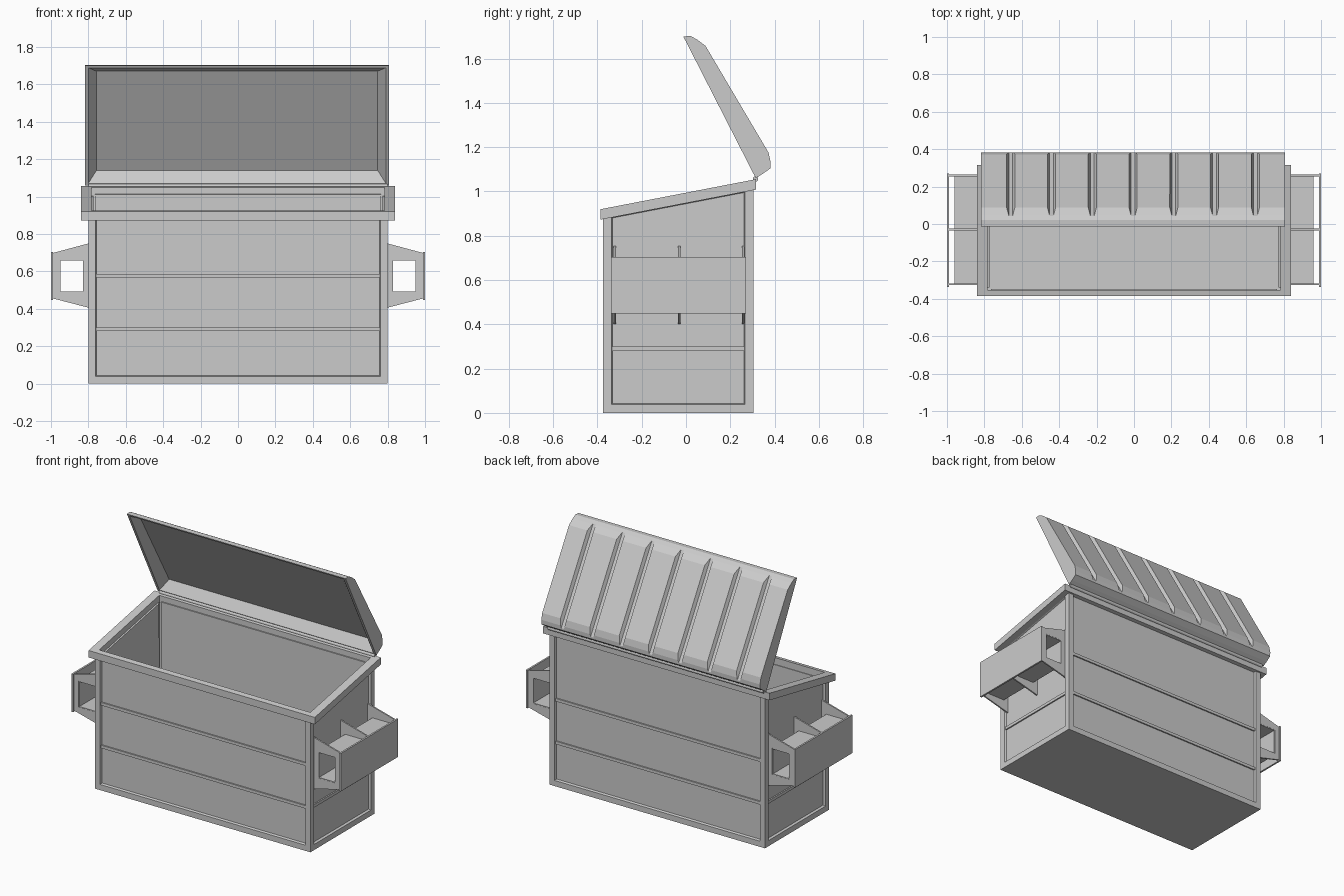
import bpy, bmesh
from mathutils import Vector as V

if "Cube" in bpy.data.objects:
    bpy.data.objects.remove(bpy.data.objects["Cube"])


def add(name, verts, faces, mirror=False):
    bm = bmesh.new()
    vs = [bm.verts.new(v) for v in verts]
    for f in faces:
        bm.faces.new([vs[i] for i in f])
    bmesh.ops.recalc_face_normals(bm, faces=bm.faces[:])
    me = bpy.data.meshes.new(name)
    bm.to_mesh(me)
    bm.free()
    ob = bpy.data.objects.new(name, me)
    bpy.context.collection.objects.link(ob)
    if mirror:
        ob.modifiers.new("mirror", 'MIRROR')
    return ob


BOX = [(0, 1, 3, 2), (4, 6, 7, 5), (0, 4, 5, 1), (2, 3, 7, 6), (0, 2, 6, 4), (1, 5, 7, 3)]


def box(name, x, y, z, mirror=False):
    return add(name, [(a, b, c) for a in x for b in y for c in z], BOX, mirror)


def ring(name, outer, inner, vec, mirror=False):
    """Four-sided frame: outer and inner loops swept along vec."""
    pts = [V(p) for p in outer + inner]
    faces = []
    for i in range(4):
        j = (i + 1) % 4
        faces += [(i, j, j + 4, i + 4), (i + 8, i + 12, j + 12, j + 8),
                  (i, i + 8, j + 8, j), (i + 4, j + 4, j + 12, i + 12)]
    return add(name, pts + [p + V(vec) for p in pts], faces, mirror)


def top(y):
    return 0.92 + 0.193 * (y + 0.385)


# Bin body: open sheet box with sloped top and recessed side panels
Y0, Y1 = -0.375, 0.305
body = add("bin_body",
           [(x, y, z) for x in (-0.8, 0.8) for y in (Y0, Y1) for z in (0, top(y) - 0.006)],
           BOX)
bm = bmesh.new()
bm.from_mesh(body.data)
lid_face = [f for f in bm.faces if f.normal.z > 0.5]
bmesh.ops.delete(bm, geom=lid_face, context='FACES_ONLY')
sides = [f for f in bm.faces if abs(f.normal.z) < 0.5]
bmesh.ops.inset_individual(bm, faces=sides, thickness=0.038, use_even_offset=True)
bmesh.ops.inset_individual(bm, faces=sides, thickness=0.005, depth=-0.015, use_even_offset=True)
bm.to_mesh(body.data)
bm.free()
sheet = body.modifiers.new("sheet", 'SOLIDIFY')
sheet.thickness, sheet.offset = 0.016, -1

# Horizontal stiffening beads on the panels
for n, z in enumerate((0.29, 0.577)):
    zz = (z - 0.01, z + 0.01)
    box(f"front_bead_{n}", (-0.759, 0.759), (Y0 + 0.006, Y0 + 0.02), zz)
    box(f"back_bead_{n}", (-0.759, 0.759), (Y1 - 0.02, Y1 - 0.006), zz)
    box(f"side_bead_{n}", (0.78, 0.794), (Y0 + 0.041, Y1 - 0.041), zz, True)


# Sloped top rim
def loop(x, ya, yb):
    return [(-x, ya, top(ya)), (x, ya, top(ya)), (x, yb, top(yb)), (-x, yb, top(yb))]


ring("top_rim", loop(0.84, -0.385, 0.315), loop(0.784, -0.352, 0.285), (0, 0, -0.047))


# Fork pockets: tube, three gusset plates and outer plate on each side
def rect(x0, x1, z0, z1, y):
    return [(x0, y, z0), (x1, y, z0), (x1, y, z1), (x0, y, z1)]


ring("fork_tube", rect(0.82, 0.959, 0.482, 0.668, -0.326), rect(0.83, 0.949, 0.492, 0.658, -0.326),
     (0, 0.589, 0), True)
for n, y in enumerate((-0.327, -0.035, 0.254)):
    ring(f"fork_gusset_{n}",
         [(0.785, y, 0.402), (0.99, y, 0.455), (0.99, y, 0.698), (0.785, y, 0.753)],
         rect(0.825, 0.954, 0.487, 0.663, y), (0, 0.01, 0), True)
box("fork_outer_plate", (0.988, 1.0), (-0.338, 0.27), (0.448, 0.703), True)


# Open lid, drawn in its own plane: a runs from the hinge to the tip, p is depth outward
def P(x, a, p):
    return V((x - 0.005, 0.315 - 0.455 * a + 0.89 * p, 1.06 + 0.89 * a + 0.455 * p))


profile = [(0, 0), (0.003, 0.036), (0.009, 0.079), (0.035, 0.093), (0.077, 0.104),
           (0.635, 0.07), (0.68, 0.048), (0.706, 0.03), (0.719, 0)]
n = len(profile)
verts = [P(x, a, p) for x in (-0.812, 0.812) for a, p in profile]
faces = [tuple(range(n)), tuple(range(n, 2 * n))]
faces += [(i, i + 1, i + 1 + n, i + n) for i in range(n - 1)]
b = len(verts)
for hx, lo, hi in ((0.795, (0.012, 0), (0.706, 0)), (0.752, (0.054, 0.068), (0.667, 0.036))):
    verts += [P(-hx, *lo), P(hx, *lo), P(hx, *hi), P(-hx, *hi)]
edge = [0, n, 2 * n - 1, n - 1]
for i in range(4):
    j = (i + 1) % 4
    faces += [(edge[i], edge[j], b + j, b + i), (b + i, b + j, b + 4 + j, b + 4 + i)]
faces.append((b + 4, b + 5, b + 6, b + 7))
lid = add("lid", verts, faces)

# Seven tapered grooves cut across the back of the lid
cv, cf = [], []
for k in range(-3, 4):
    o = len(cv)
    for hw, h in ((-1, -0.022), (1, -0.022), (1, 0.03), (-1, 0.03)):
        w = 0.010 if h < 0 else 0.038
        for a in (-0.05, 0.8):
            cv.append(P(k * 0.218 + hw * w, a, 0.104 - 0.061 * (a - 0.077) + h))
    for i in range(0, 8, 2):
        j = (i + 2) % 8
        cf.append((o + i, o + j, o + j + 1, o + i + 1))
    cf += [(o, o + 2, o + 4, o + 6), (o + 1, o + 3, o + 5, o + 7)]
cutter = add("groove_cutter", cv, cf)
cutter.hide_render = True
cut = lid.modifiers.new("grooves", 'BOOLEAN')
cut.object, cut.operation, cut.solver = cutter, 'DIFFERENCE', 'EXACT'
bpy.context.view_layer.objects.active = lid
bpy.ops.object.modifier_apply(modifier=cut.name)
bpy.data.objects.remove(cutter)

# Hinge rod between the rim and the lid
bpy.ops.mesh.primitive_cylinder_add(vertices=12, radius=0.012, depth=1.6,
                                    location=(0, 0.314, 1.056), rotation=(0, 1.5708, 0))
bpy.context.object.name = "hinge_rod"
